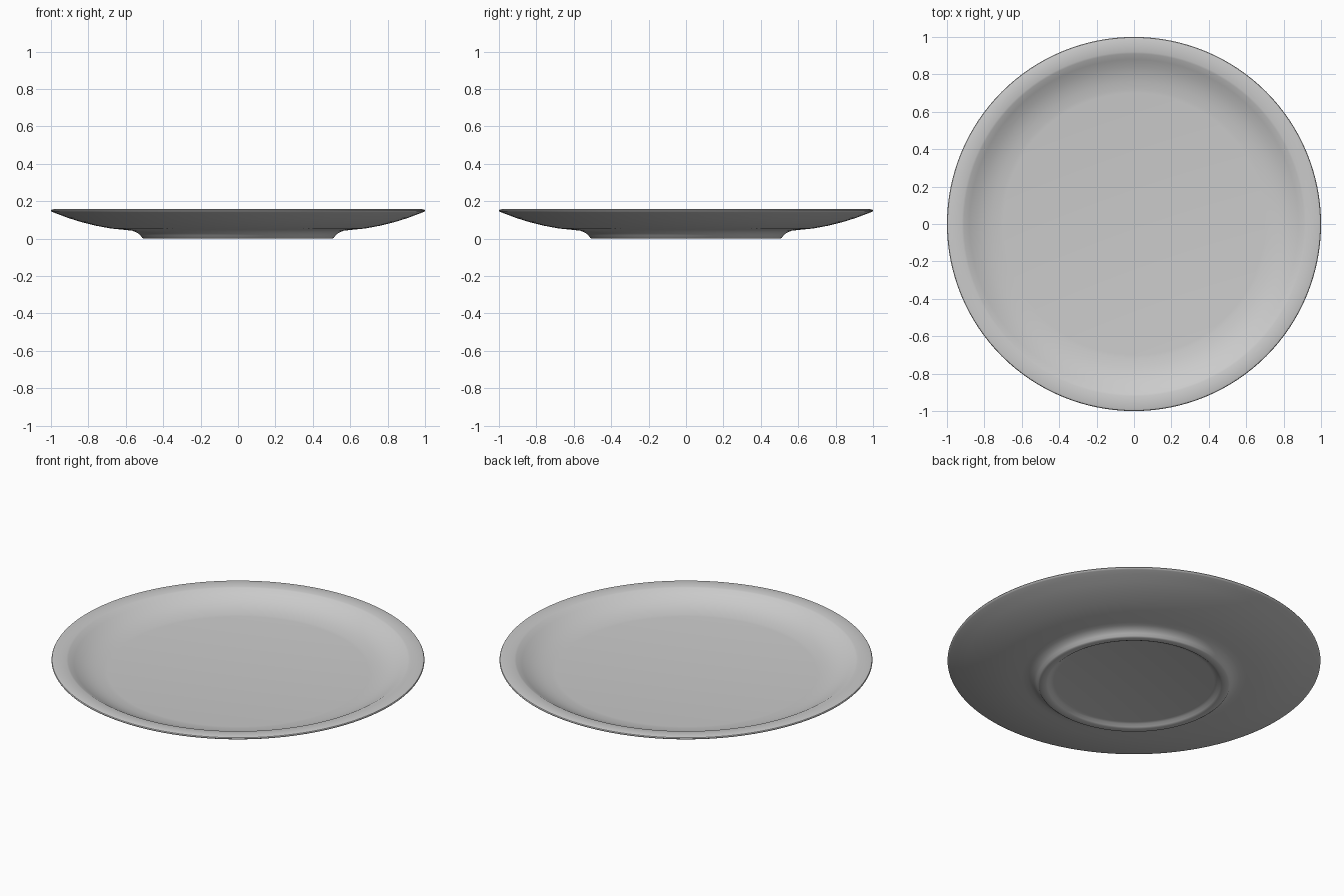
import bpy, bmesh, math

if "Cube" in bpy.data.objects:
    bpy.data.objects.remove(bpy.data.objects["Cube"])

SEGMENTS = 128

# Half cross-section (radius, height): underside centre, foot, rim, well centre
profile = [
    (0, 0.02), (0.43, 0.02), (0.45, 0.016), (0.463, 0.005), (0.475, 0.0),
    (0.505, 0.0), (0.513, 0.005), (0.522, 0.018), (0.54, 0.032), (0.565, 0.042),
    (0.60, 0.046), (0.68, 0.054), (0.76, 0.069), (0.84, 0.089), (0.91, 0.111),
    (0.96, 0.130), (0.99, 0.141), (0.998, 0.145), (1.0, 0.149), (0.997, 0.154),
    (0.987, 0.157), (0.95, 0.157), (0.92, 0.155), (0.91, 0.152),
    (0.88, 0.134), (0.84, 0.113), (0.80, 0.098), (0.76, 0.088),
    (0.72, 0.082), (0.70, 0.080), (0, 0.080),
]

# Revolve the section into the plate
bm = bmesh.new()
verts = [bm.verts.new((r, 0, z)) for r, z in profile]
edges = [bm.edges.new(pair) for pair in zip(verts, verts[1:])]
bmesh.ops.spin(bm, geom=verts + edges, cent=(0, 0, 0), axis=(0, 0, 1),
               angle=2 * math.pi, steps=SEGMENTS)
bmesh.ops.remove_doubles(bm, verts=bm.verts, dist=1e-5)
bmesh.ops.recalc_face_normals(bm, faces=bm.faces)

mesh = bpy.data.meshes.new("plate")
bm.to_mesh(mesh)
bm.free()
plate = bpy.data.objects.new("plate", mesh)
bpy.context.collection.objects.link(plate)

# Smooth glaze
bpy.context.view_layer.objects.active = plate
plate.select_set(True)
bpy.ops.object.shade_smooth_by_angle(angle=math.radians(40))
